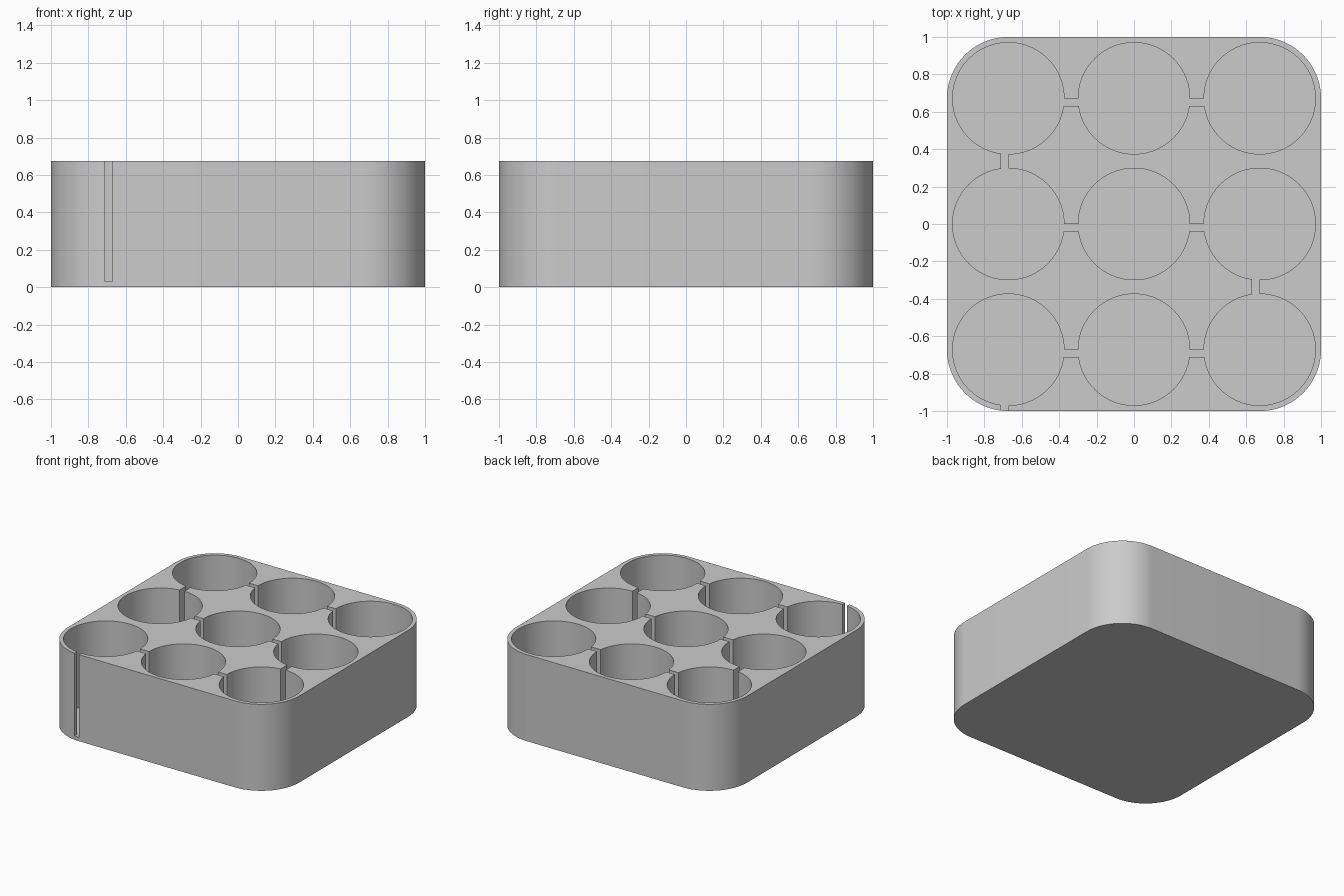
import bpy
import bmesh
import math
from mathutils import Matrix, Vector

cube = bpy.data.objects.get("Cube")
if cube:
    bpy.data.objects.remove(cube, do_unlink=True)

HEIGHT = 0.675
FLOOR = 0.03
PITCH = 0.672
WELL_RADIUS = 0.298
CORNER_RADIUS = 0.328
SLOT = 0.04
ABOVE = HEIGHT + 0.1

grey = bpy.data.materials.new("light grey")
grey.use_nodes = True
colour = (0.6, 0.6, 0.6, 1)
grey.diffuse_color = colour
grey.node_tree.nodes["Principled BSDF"].inputs["Base Color"].default_value = colour


def make_object(name, bm):
    mesh = bpy.data.meshes.new(name)
    bmesh.ops.recalc_face_normals(bm, faces=bm.faces)
    bm.to_mesh(mesh)
    bm.free()
    mesh.materials.append(grey)
    obj = bpy.data.objects.new(name, mesh)
    bpy.context.collection.objects.link(obj)
    return obj


def box(low, high):
    bm = bmesh.new()
    low, high = Vector(low), Vector(high)
    size = Matrix.Diagonal((high - low).to_4d())
    bmesh.ops.create_cube(bm, size=1, matrix=Matrix.Translation((low + high) / 2) @ size)
    return bm


def well(x, y):
    bm = bmesh.new()
    bmesh.ops.create_cone(bm, cap_ends=True, segments=96, radius1=WELL_RADIUS,
                          radius2=WELL_RADIUS, depth=ABOVE - FLOOR,
                          matrix=Matrix.Translation((x, y, (ABOVE + FLOOR) / 2)))
    return make_object("well_cutter", bm)


def slot(x0, x1, y0, y1):
    return make_object("slot_cutter", box((x0, y0, FLOOR), (x1, y1, ABOVE)))


# Rounded block
bm = box((-1, -1, 0), (1, 1, HEIGHT))
uprights = [e for e in bm.edges if abs(e.verts[0].co.z - e.verts[1].co.z) > 0.1]
bmesh.ops.bevel(bm, geom=uprights, offset=CORNER_RADIUS, segments=24,
                profile=0.5, affect='EDGES')
tray = make_object("compartment_tray", bm)

# Nine round wells, with slots joining neighbours in each row
rows = (-PITCH, 0, PITCH)
cutters = [well(x, y) for x in rows for y in rows]
reach = 0.1
for y in rows:
    for side in (-1, 1):
        middle = side * PITCH / 2
        cutters.append(slot(middle - reach, middle + reach, y - SLOT, y))

# Slots joining the rows, and the opening in the front wall
for x, y in ((-PITCH, PITCH / 2), (PITCH, -PITCH / 2), (-PITCH, -1)):
    cutters.append(slot(x - SLOT, x, y - reach, y + reach))

# Cut every opening out of the block
for cutter in cutters:
    cut = tray.modifiers.new("cut", 'BOOLEAN')
    cut.operation = 'DIFFERENCE'
    cut.solver = 'EXACT'
    cut.object = cutter
bpy.context.view_layer.update()
depsgraph = bpy.context.evaluated_depsgraph_get()
result = bpy.data.meshes.new_from_object(tray.evaluated_get(depsgraph))
tray.modifiers.clear()
tray.data = result
for cutter in cutters:
    bpy.data.objects.remove(cutter, do_unlink=True)

# Smooth curved walls, crisp rims
bpy.ops.object.select_all(action='DESELECT')
tray.select_set(True)
bpy.context.view_layer.objects.active = tray
bpy.ops.object.shade_smooth_by_angle(angle=math.radians(30))
